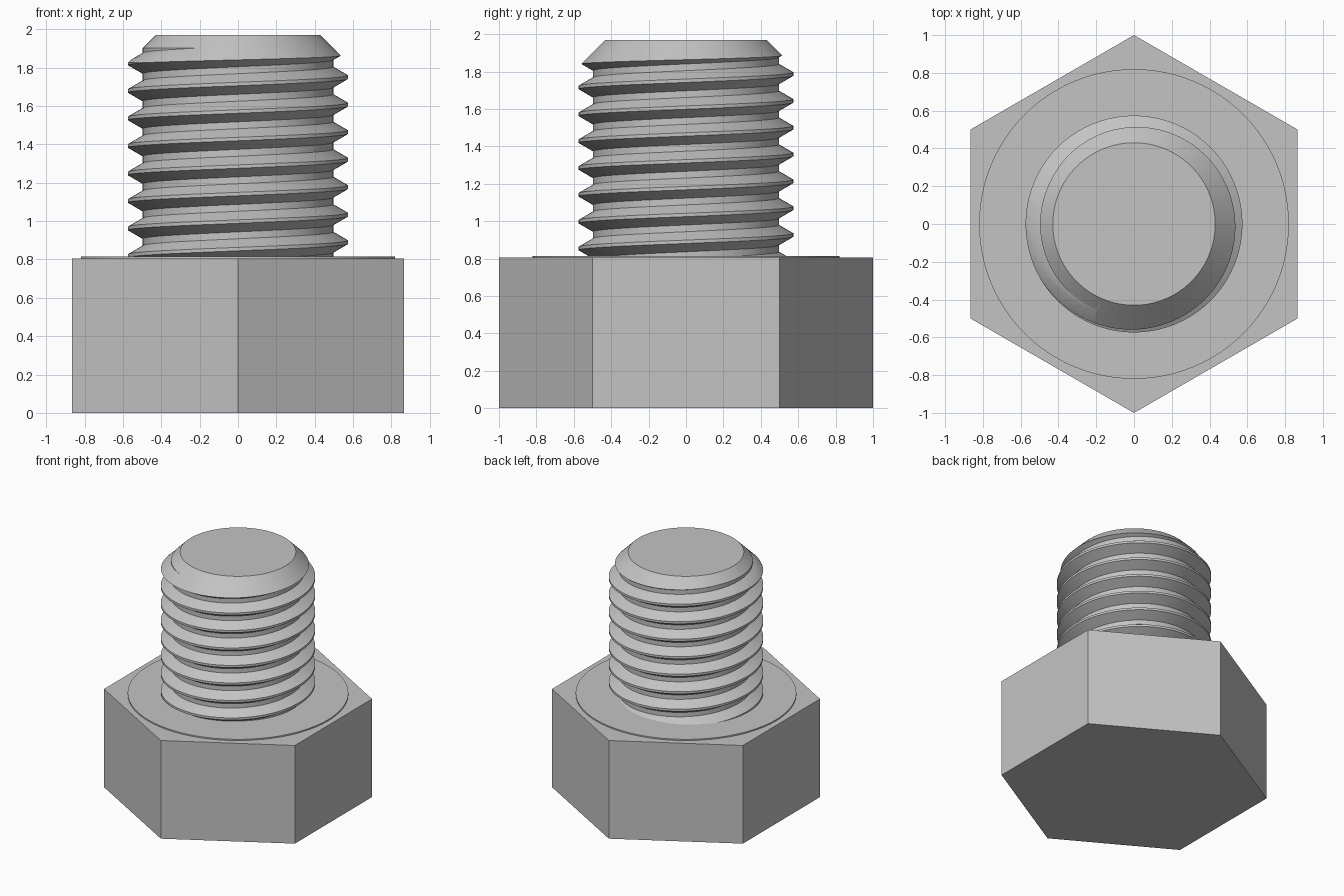
import bpy
import bmesh
from math import pi, cos, sin, radians

old = bpy.data.objects.get("Cube")
if old:
    bpy.data.objects.remove(old, do_unlink=True)

SEGMENTS = 96
PITCH = 0.1435
CREST, ROOT = 0.574, 0.497
HEAD_TOP, FACE_TOP, TIP = 0.805, 0.815, 1.97
TIP_RADIUS = 0.43

steel = bpy.data.materials.new("grey steel")
steel.use_nodes = True
steel.diffuse_color = (0.55, 0.55, 0.55, 1)
steel.node_tree.nodes["Principled BSDF"].inputs["Base Color"].default_value = (0.55, 0.55, 0.55, 1)


def finish(name, bm):
    """Turn a bmesh into a named, coloured object."""
    bmesh.ops.recalc_face_normals(bm, faces=bm.faces)
    mesh = bpy.data.meshes.new(name)
    bm.to_mesh(mesh)
    bm.free()
    mesh.materials.append(steel)
    obj = bpy.data.objects.new(name, mesh)
    bpy.context.collection.objects.link(obj)
    return obj


def lathe(name, profile, sides, turn=0.0):
    """Closed solid of revolution from (radius, height) pairs."""
    bm = bmesh.new()
    rings = []
    for r, z in profile:
        angles = [turn + 2 * pi * i / sides for i in range(sides)]
        rings.append([bm.verts.new((r * cos(a), r * sin(a), z)) for a in angles])
    for low, high in zip(rings, rings[1:]):
        for i in range(sides):
            j = (i + 1) % sides
            bm.faces.new((low[i], low[j], high[j], high[i]))
    bm.faces.new(rings[0])
    bm.faces.new(rings[-1])
    return finish(name, bm)


def helix(name, first, last, start):
    """Solid screw: a trapezoid tooth repeated along a rising helix."""
    tooth = [(-3 / 8, ROOT), (-1 / 16, CREST), (1 / 16, CREST), (3 / 8, ROOT)]
    rows = [(k + h, r) for k in range(first, last) for h, r in tooth]
    bm = bmesh.new()
    columns = []
    for i in range(SEGMENTS):
        t = i / SEGMENTS
        a = 2 * pi * t
        columns.append([bm.verts.new((r * cos(a), r * sin(a), start + PITCH * (h + t)))
                        for h, r in rows])
    # The last column meets the first one a whole tooth higher
    for i, col in enumerate(columns):
        nxt = columns[i + 1] if i + 1 < SEGMENTS else columns[0][len(tooth):]
        for j in range(len(nxt) - 1):
            bm.faces.new((col[j], nxt[j], nxt[j + 1], col[j + 1]))
        if i + 1 == SEGMENTS:
            # Fill the seam rows at the top of the last column
            seam_top = len(nxt) - 1
            bm.verts.index_update()
            assert seam_top > 0
    # Close both ends with fans
    border = [e for e in bm.edges if e.is_boundary]
    middle = start + PITCH * (first + last) / 2
    for upper in (False, True):
        ends = [e for e in border if (e.verts[0].co.z > middle) == upper]
        height = sum(e.verts[0].co.z for e in ends) / len(ends)
        hub = bm.verts.new((0, 0, height))
        for e in ends:
            bm.faces.new((e.verts[0], e.verts[1], hub))
    return finish(name, bm)


# Hexagonal head and the thin round bearing face on it
lathe("hex_head", [(1, 0), (1, HEAD_TOP)], 6, pi / 2)
bearing_face = lathe("bearing_face", [(0.82, HEAD_TOP - 0.02), (0.82, FACE_TOP)], SEGMENTS)

# Threaded shank, trimmed to length with a chamfered tip
shank = helix("threaded_shank", -2, 10, 0.89)
drop = 0.2
blank = lathe("shank_blank", [(TIP_RADIUS + drop, HEAD_TOP - 0.03),
                              (TIP_RADIUS + drop, TIP - drop),
                              (TIP_RADIUS, TIP)], SEGMENTS)
blank.hide_render = True
trim = shank.modifiers.new("trim", "BOOLEAN")
trim.operation = "INTERSECT"
trim.solver = "EXACT"
trim.object = blank
bpy.context.view_layer.objects.active = shank
bpy.ops.object.modifier_apply(modifier=trim.name)
bpy.data.objects.remove(blank, do_unlink=True)

# Smooth the round parts, keeping thread edges crisp
bpy.ops.object.select_all(action="DESELECT")
for obj in (shank, bearing_face):
    obj.select_set(True)
bpy.context.view_layer.objects.active = shank
bpy.ops.object.shade_smooth_by_angle(angle=radians(30))
